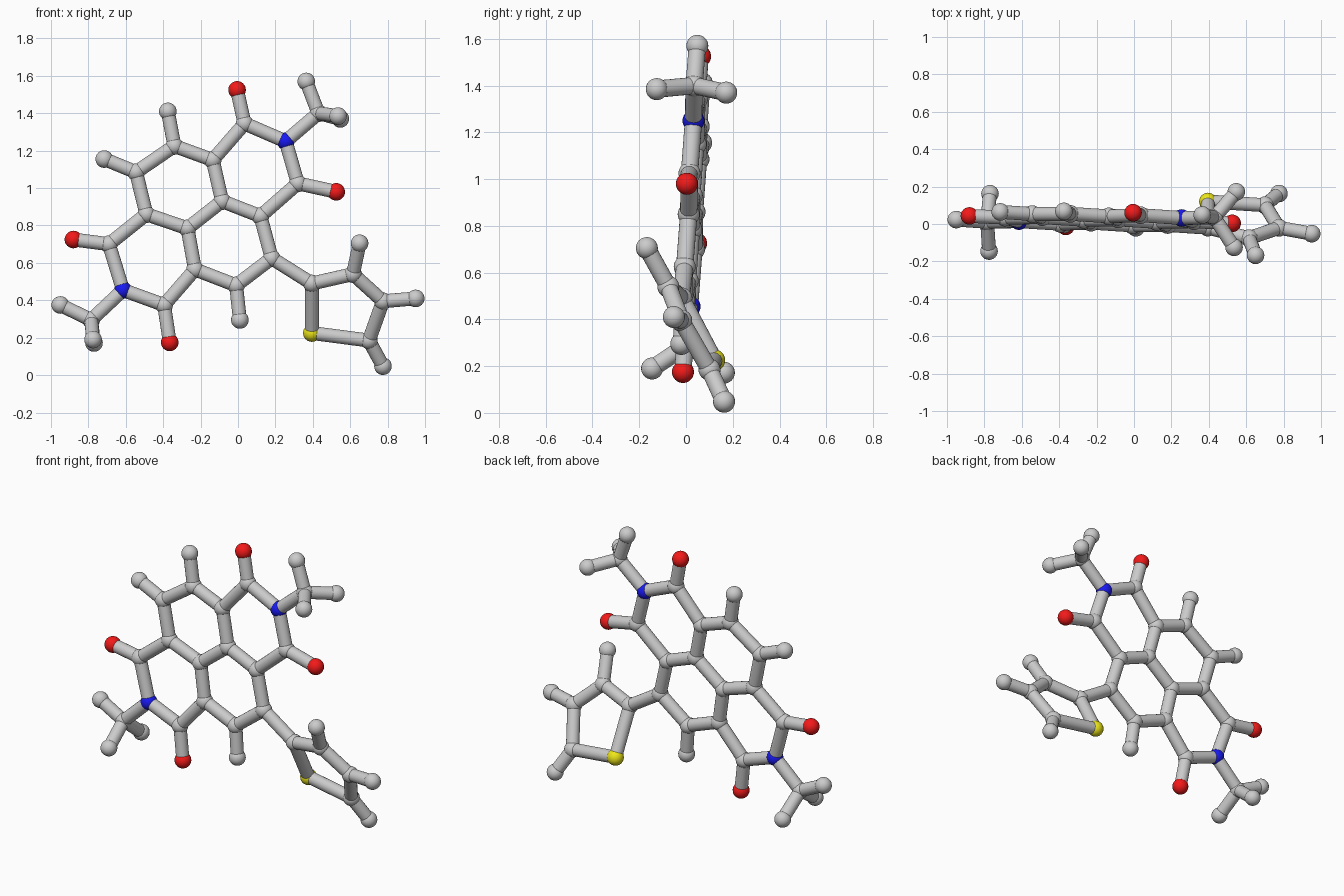
import bpy, bmesh
from mathutils import Vector, Matrix

if "Cube" in bpy.data.objects:
    bpy.data.objects.remove(bpy.data.objects["Cube"])

ATOM_R, BOND_R = 0.047, 0.037


def on_plane(x, z):
    """Point of the flat, slightly tilted fused-ring system."""
    return Vector((x, -0.039 - 0.04 * x + 0.065 * z, z))


def on_side_ring(x, z):
    """Point of the twisted five-membered ring."""
    return Vector((x, 0.292 - 0.134 * x - 0.528 * z, z))


# Flat fused rings, with their end atoms (x, z)
flat = {
    "carbon": [(0.035, 1.345), (0.32, 1.025), (0.12, 0.85), (-0.085, 0.93),
               (-0.135, 1.15), (-0.34, 1.225), (-0.545, 1.085), (-0.49, 0.86),
               (-0.27, 0.785), (-0.69, 0.70), (-0.395, 0.375), (-0.23, 0.565),
               (-0.01, 0.48), (0.18, 0.625), (0.43, 1.40), (-0.785, 0.295)],
    "nitrogen": [(0.255, 1.25), (-0.615, 0.455)],
    "oxygen": [(-0.005, 1.525), (0.525, 0.98), (-0.88, 0.725), (-0.365, 0.175)],
    "hydrogen": [(-0.375, 1.41), (-0.715, 1.155), (0.01, 0.295),
                 (0.365, 1.57), (-0.95, 0.375)],
}
# Twisted side ring (x, z)
side = {
    "carbon": [(0.395, 0.49), (0.70, 0.185), (0.775, 0.395), (0.615, 0.54)],
    "sulfur": [(0.395, 0.225)],
    "hydrogen": [(0.65, 0.705), (0.95, 0.41), (0.775, 0.048)],
}
atoms = [(k, on_plane(*p)) for k, pts in flat.items() for p in pts]
atoms += [(k, on_side_ring(*p)) for k, pts in side.items() for p in pts]
# Out-of-plane ends of the two methyl groups
for p in [(0.535, -0.125, 1.385), (0.547, 0.172, 1.37),
          (-0.775, -0.145, 0.19), (-0.77, 0.162, 0.172)]:
    atoms.append(("hydrogen", Vector(p)))


def finish(bm, name, color=None):
    mesh = bpy.data.meshes.new(name)
    for f in bm.faces:
        f.smooth = True
    bm.to_mesh(mesh)
    bm.free()
    obj = bpy.data.objects.new(name, mesh)
    bpy.context.collection.objects.link(obj)
    if color:
        mat = bpy.data.materials.new(name + "_color")
        mat.diffuse_color = color
        mat.use_nodes = True
        mat.node_tree.nodes["Principled BSDF"].inputs["Base Color"].default_value = mat.diffuse_color
        mesh.materials.append(mat)


# Atom balls, one object per element
colors = {"oxygen": (0.9, 0.01, 0.01, 1), "nitrogen": (0.01, 0.01, 0.9, 1),
          "sulfur": (0.85, 0.8, 0.01, 1)}
for kind in ("carbon", "hydrogen", "oxygen", "nitrogen", "sulfur"):
    bm = bmesh.new()
    for k, p in atoms:
        if k == kind:
            bmesh.ops.create_uvsphere(bm, u_segments=24, v_segments=16, radius=ATOM_R,
                                      matrix=Matrix.Translation(p))
    finish(bm, kind + "_atoms", colors.get(kind))

# Bond sticks between neighbouring atoms
bm = bmesh.new()
for i, (ka, a) in enumerate(atoms):
    for kb, b in atoms[i + 1:]:
        reach = 0.33 if "sulfur" in (ka, kb) else 0.275
        d = b - a
        if d.length > reach or ka == kb == "hydrogen":
            continue
        rot = d.to_track_quat('Z', 'Y').to_matrix().to_4x4()
        bmesh.ops.create_cone(bm, cap_ends=False, segments=20, radius1=BOND_R,
                              radius2=BOND_R, depth=d.length,
                              matrix=Matrix.Translation((a + b) / 2) @ rot)
finish(bm, "bond_sticks")
